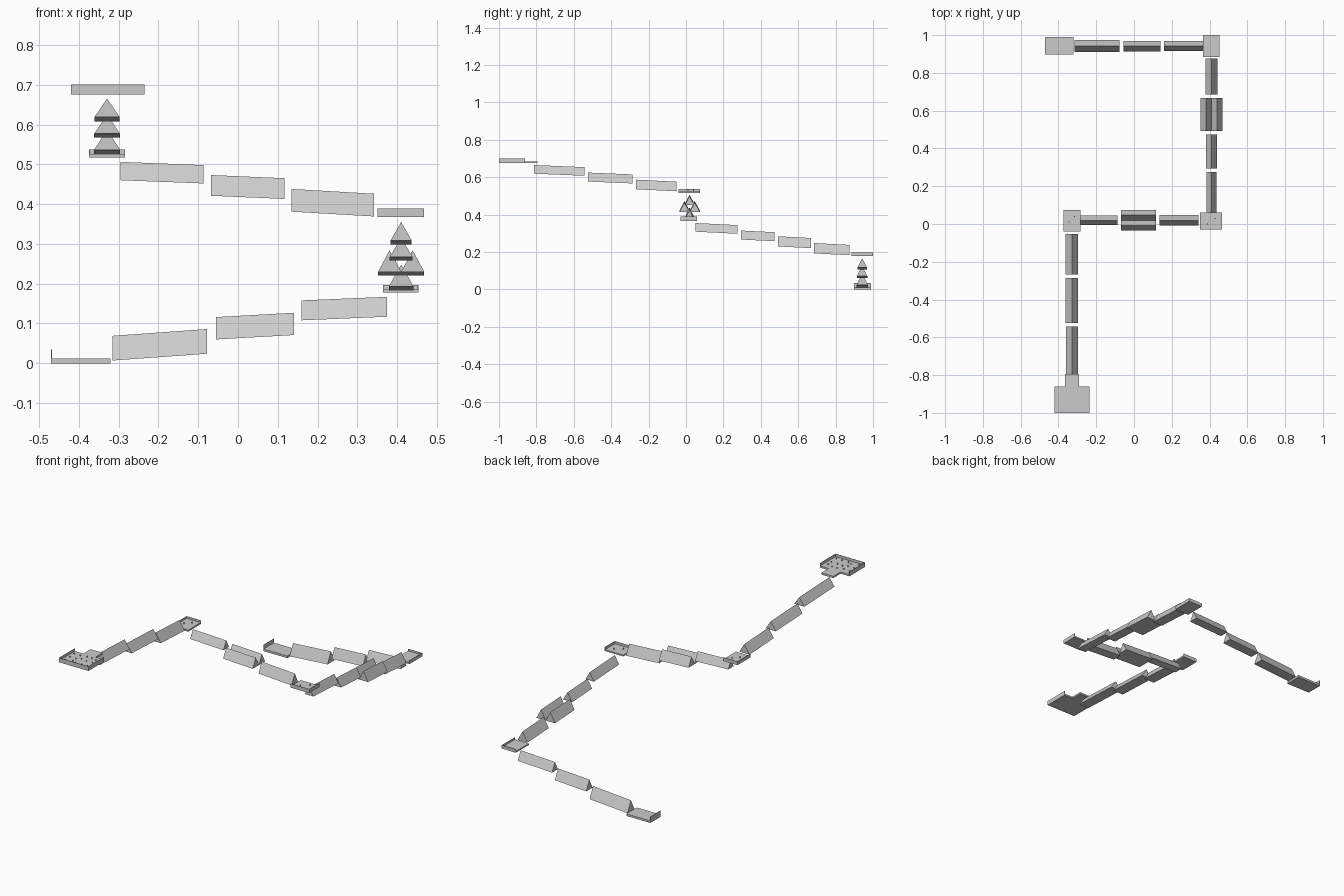
import bpy, bmesh, random
from mathutils import Vector

if "Cube" in bpy.data.objects:
    bpy.data.objects.remove(bpy.data.objects["Cube"])

random.seed(4)

def make_object(name, bm):
    bmesh.ops.recalc_face_normals(bm, faces=bm.faces)
    mesh = bpy.data.meshes.new(name)
    bm.to_mesh(mesh)
    bm.free()
    obj = bpy.data.objects.new(name, mesh)
    bpy.context.collection.objects.link(obj)
    return obj

def beam(name, axis, side, a, b, top_a, top_b, height, width):
    """Sloping triangular beam running along x or y, with upright ends."""
    bm = bmesh.new()
    ends = []
    for t, top in ((a, top_a), (b, top_b)):
        ring = []
        for off, z in ((-width / 2, top - height), (width / 2, top - height), (0, top)):
            p = (t, side + off, z) if axis == 'x' else (side + off, t, z)
            ring.append(bm.verts.new(p))
        ends.append(ring)
        bm.faces.new(ring)
    for i in range(3):
        j = (i + 1) % 3
        bm.faces.new((ends[0][i], ends[0][j], ends[1][j], ends[1][i]))
    return make_object(name, bm)

def slab(name, outline, z0, z1):
    """Flat slab extruded from an outline."""
    bm = bmesh.new()
    face = bm.faces.new([bm.verts.new((x, y, z0)) for x, y in outline])
    new = bmesh.ops.extrude_face_region(bm, geom=[face])['geom']
    for v in new:
        if isinstance(v, bmesh.types.BMVert):
            v.co.z = z1
    return make_object(name, bm)

def box(name, x0, x1, y0, y1, z0, z1):
    return slab(name, [(x0, y0), (x1, y0), (x1, y1), (x0, y1)], z0, z1)

def platform(name, x0, x1, y0, y1, z0, z1, top, walls):
    """Rectangular platform with thin walls on the listed sides."""
    box(name, x0, x1, y0, y1, z0, z1)
    t = 0.002
    spans = {'left': (x0, x0 + t, y0, y1), 'right': (x1 - t, x1, y0, y1),
             'front': (x0, x1, y0, y0 + t), 'back': (x0, x1, y1 - t, y1)}
    for w in walls:
        box(f"{name}_{w}_wall", *spans[w], z1, top)

def pins(name, points, z, height):
    bm = bmesh.new()
    for x, y in points:
        new = bmesh.ops.create_cone(bm, segments=8, radius1=0.003, radius2=0.003,
                                    depth=height, cap_ends=True)
        bmesh.ops.translate(bm, verts=new['verts'], vec=Vector((x, y, z + height / 2)))
    make_object(name, bm)

# start platform with neck, walls and pins
slab("start_platform", [(-0.42, -1), (-0.235, -1), (-0.235, -0.86), (-0.29, -0.86),
                        (-0.29, -0.795), (-0.365, -0.795), (-0.365, -0.86), (-0.42, -0.86)],
     0.675, 0.685)
box("start_left_wall", -0.42, -0.418, -1, -0.86, 0.685, 0.70)
box("start_right_wall", -0.237, -0.235, -1, -0.86, 0.685, 0.70)
box("start_front_wall", -0.42, -0.235, -1, -0.998, 0.685, 0.70)
pins("start_pins", [(-0.395 + 0.033 * i + random.uniform(-0.006, 0.006),
                     -0.97 + 0.04 * j + random.uniform(-0.008, 0.008))
                    for i in range(5) for j in range(3)], 0.685, 0.007)

# corner platforms and finish platform
platform("upper_corner", -0.374, -0.284, -0.04, 0.075, 0.517, 0.526, 0.537, ("left", "back"))
platform("middle_corner", 0.35, 0.467, -0.03, 0.06, 0.367, 0.375, 0.389, ("right", "front"))
platform("lower_corner", 0.364, 0.453, 0.885, 1.0, 0.178, 0.186, 0.197, ("right", "back"))
platform("finish_platform", -0.47, -0.32, 0.897, 0.99, 0.0, 0.012, 0.035, ("left",))
pins("middle_pins", [(0.39, 0.0), (0.43, 0.03)], 0.375, 0.008)
pins("upper_pins", [(-0.345, 0.01), (-0.315, 0.04)], 0.526, 0.008)

# sloping beams: axis, side position, start, end, top at start, top at end, height, width
beams = {
    "first_run": [('y', -0.329, -0.812, -0.543, 0.665, 0.654, 0.046, 0.063),
                  ('y', -0.329, -0.525, -0.287, 0.625, 0.615, 0.048, 0.065),
                  ('y', -0.329, -0.267, -0.052, 0.587, 0.576, 0.051, 0.066)],
    "second_run": [('x', 0.019, -0.295, -0.087, 0.506, 0.498, 0.046, 0.05),
                   ('x', -0.008, -0.068, 0.117, 0.473, 0.465, 0.052, 0.055),
                   ('x', 0.047, -0.068, 0.117, 0.473, 0.465, 0.052, 0.055),
                   ('x', 0.019, 0.135, 0.342, 0.438, 0.426, 0.057, 0.056)],
    "third_run": [('y', 0.41, 0.05, 0.275, 0.355, 0.344, 0.046, 0.053),
                  ('y', 0.41, 0.295, 0.473, 0.315, 0.306, 0.048, 0.058),
                  ('y', 0.381, 0.493, 0.668, 0.284, 0.275, 0.054, 0.058),
                  ('y', 0.439, 0.493, 0.668, 0.284, 0.275, 0.054, 0.058),
                  ('y', 0.41, 0.685, 0.875, 0.248, 0.238, 0.055, 0.062)],
    "fourth_run": [('x', 0.942, 0.375, 0.16, 0.167, 0.158, 0.05, 0.052),
                   ('x', 0.942, 0.141, -0.055, 0.127, 0.116, 0.056, 0.056),
                   ('x', 0.942, -0.078, -0.315, 0.086, 0.069, 0.062, 0.062)],
}
for run, items in beams.items():
    for i, args in enumerate(items, 1):
        beam(f"{run}_beam_{i}", *args)
